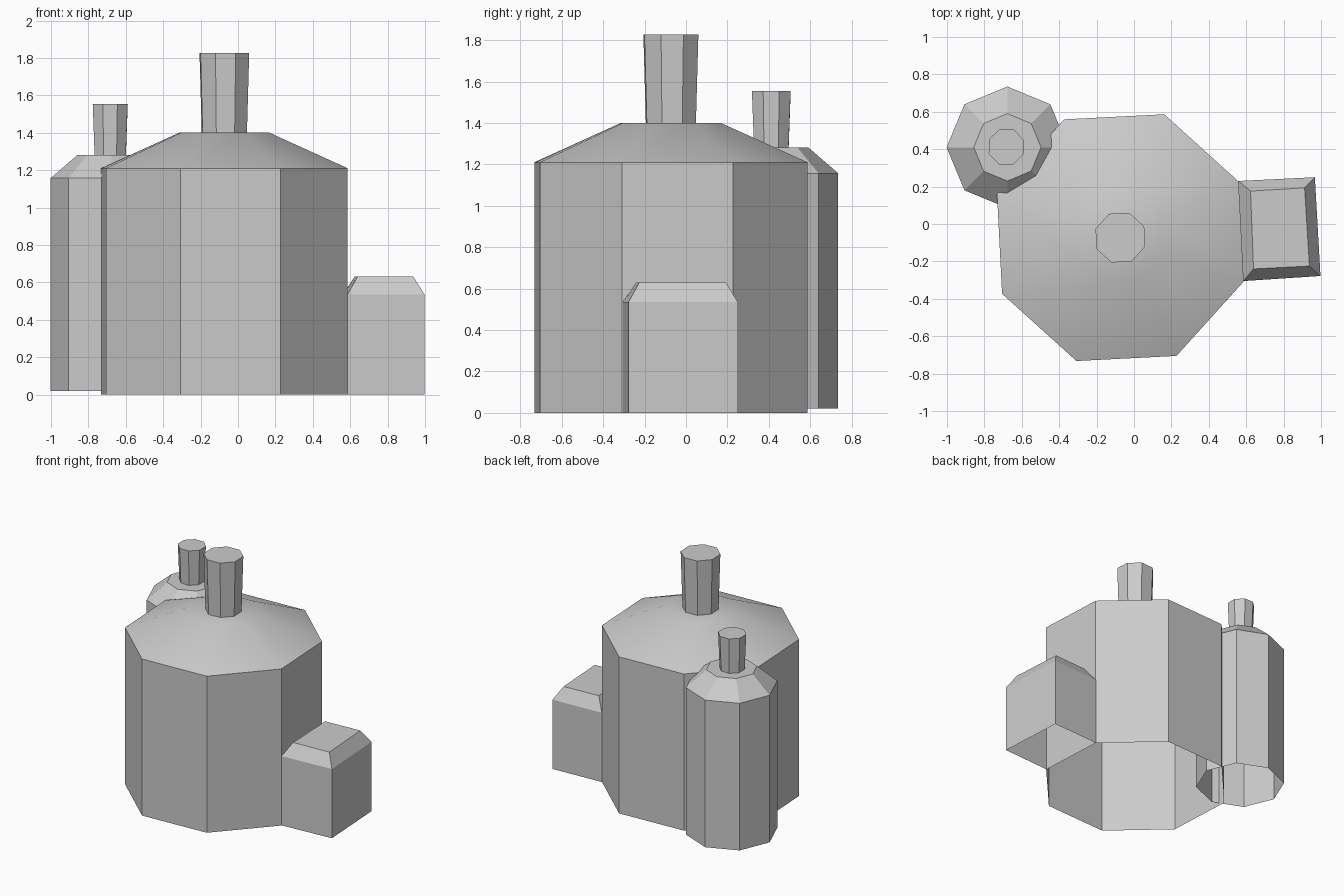
import bpy, bmesh
from math import cos, sin, radians

if "Cube" in bpy.data.objects:
    bpy.data.objects.remove(bpy.data.objects["Cube"])


def loft(name, rings, cap=True, skip=()):
    """Skin stacked rings of points; bottom stays open, top is capped."""
    bm = bmesh.new()
    rows = [[bm.verts.new(p) for p in ring] for ring in rings]
    n = len(rows[0])
    for level, (lo, hi) in enumerate(zip(rows, rows[1:])):
        for i in range(n):
            if (level, i) not in skip:
                j = (i + 1) % n
                bm.faces.new((lo[i], lo[j], hi[j], hi[i]))
    if cap:
        bm.faces.new(rows[-1])
    mesh = bpy.data.meshes.new(name)
    bm.to_mesh(mesh)
    bm.free()
    obj = bpy.data.objects.new(name, mesh)
    bpy.context.collection.objects.link(obj)
    bpy.ops.object.select_all(action='DESELECT')
    obj.select_set(True)
    bpy.context.view_layer.objects.active = obj
    bpy.ops.object.shade_smooth_by_angle(angle=radians(30))
    return obj


def octagon_stack(name, center, phase, profile):
    """Eight-sided solid from (radius, height) pairs."""
    cx, cy = center
    angles = [radians(phase + 45 * k) for k in range(8)]
    return loft(name, [[(cx + r * cos(a), cy + r * sin(a), z) for a in angles]
                       for r, z in profile])


# Large tank with shallow sloped roof and its flared chimney
main = (-0.073, -0.073)
octagon_stack("main_tank", main, 25.4, [(0.70, 0), (0.70, 1.21), (0.256, 1.40)])
octagon_stack("main_chimney", main, 25.4, [(0.128, 1.39), (0.141, 1.826)])

# Slim side tank and its chimney
side = (-0.677, 0.41)
octagon_stack("side_tank", side, 0, [(0.325, 0.02), (0.325, 1.157), (0.18, 1.282)])
octagon_stack("side_chimney", (-0.683, 0.412), 22, [(0.09, 1.275), (0.101, 1.553)])

# Annex box grown out of one tank face, with a tapered top
outer = [(0.585, -0.305), (0.997, -0.278), (0.967, 0.25), (0.559, 0.23)]
inner = [(0.639, -0.24), (0.938, -0.225), (0.912, 0.193), (0.623, 0.176)]
loft("annex", [[(x, y, z) for x, y in pts]
               for pts, z in ((outer, 0), (outer, 0.535), (inner, 0.63))],
     skip={(0, 3)})
